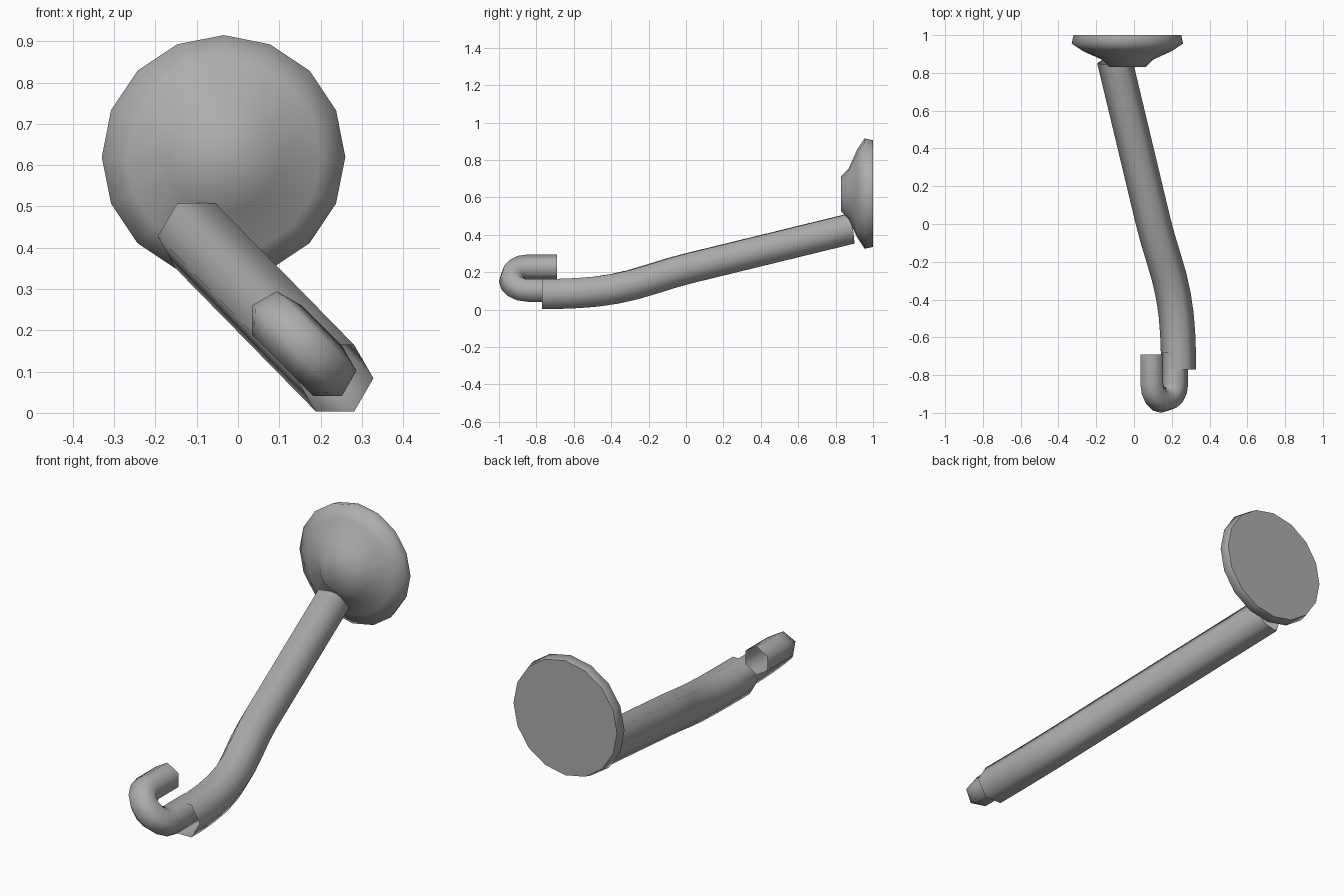
import bpy, bmesh
from math import sin, cos, pi, radians
from mathutils import Vector

cube = bpy.data.objects.get("Cube")
if cube:
    bpy.data.objects.remove(cube)

GREY = (0.42, 0.42, 0.42, 1)
metal = bpy.data.materials.new("grey_metal")
metal.use_nodes = True
metal.diffuse_color = GREY
metal.node_tree.nodes["Principled BSDF"].inputs["Base Color"].default_value = GREY


def finish(name, bm, angle):
    mesh = bpy.data.meshes.new(name)
    bm.to_mesh(mesh)
    bm.free()
    mesh.materials.append(metal)
    obj = bpy.data.objects.new(name, mesh)
    bpy.context.collection.objects.link(obj)
    bpy.ops.object.select_all(action='DESELECT')
    obj.select_set(True)
    bpy.context.view_layer.objects.active = obj
    bpy.ops.object.shade_smooth_by_angle(angle=radians(angle))
    return obj


def bridge(bm, rings):
    for a, b in zip(rings, rings[1:]):
        n = len(a)
        for i in range(n):
            j = (i + 1) % n
            bm.faces.new((a[i], a[j], b[j], b[i]))


def tube(name, path, radius, sides=6):
    """Open-ended tube whose section is carried along the path without twist."""
    bm = bmesh.new()
    spokes = [Vector((cos(2 * pi * i / sides), 0, sin(2 * pi * i / sides))) * radius
              for i in range(sides)]
    tangent = Vector((0, 1, 0)) if path[-1].y > path[0].y else Vector((0, -1, 0))
    rings = []
    for k, p in enumerate(path):
        new = (path[min(k + 1, len(path) - 1)] - path[max(k - 1, 0)]).normalized()
        turn = tangent.rotation_difference(new)
        spokes = [turn @ s for s in spokes]
        tangent = new
        rings.append([bm.verts.new(p + s) for s in spokes])
    bridge(bm, rings)
    bmesh.ops.recalc_face_normals(bm, faces=bm.faces)
    return finish(name, bm, 75)


# Wall plate: a turned disc with a flat back and domed front
bm = bmesh.new()
rings = []
for y, r in ((0.83, 0.095), (0.87, 0.135), (0.915, 0.235), (0.955, 0.295), (1.0, 0.285)):
    rings.append([bm.verts.new((-0.035 + r * cos(i * pi / 8), y, 0.62 + r * sin(i * pi / 8)))
                  for i in range(16)])
bridge(bm, rings)
bm.faces.new(rings[0])
bm.faces.new(rings[-1])
bmesh.ops.recalc_face_normals(bm, faces=bm.faces)
finish("wall_plate", bm, 70)

# Arm: leaves the hook level, then climbs diagonally to the plate
arm_profile = ((-0.77, 0.084), (-0.68, 0.084), (-0.58, 0.088), (-0.48, 0.096), (-0.38, 0.111),
               (-0.28, 0.134), (-0.18, 0.164), (-0.08, 0.195), (0.02, 0.222), (0.872, 0.43))
arm_path = [Vector((0.235 - 0.98 * (z - 0.084), y, z)) for y, z in arm_profile]
tube("arm", arm_path, 0.093)

# Hook: half-circle return bend lying in the same diagonal plane
low, high = Vector((0.217, 0, 0.102)), Vector((0.094, 0, 0.225))
middle, half = (low + high) / 2, (high - low) / 2
forward = Vector((0, -1, 0))
hook_path = [low + forward * 0.68]
for i in range(9):
    a = pi * i / 8
    hook_path.append(middle + forward * (0.845 + half.length * sin(a)) - half * cos(a))
hook_path.append(high + forward * 0.69)


def hook_tube():
    # The tangent starts forward, so the path heads from the arm towards the front
    bm = bmesh.new()
    spokes = [Vector((cos(pi * i / 3), 0, sin(pi * i / 3))) * 0.07 for i in range(6)]
    rings = []
    last = len(hook_path) - 1
    axis = half.normalized()
    for k, p in enumerate(hook_path):
        a = pi * min(max(k - 1, 0), 8) / 8
        # Turn each spoke within the bend plane, keeping its sideways part
        ring = []
        for s in spokes:
            d = s.dot(axis)
            side = s - axis * d
            ring.append(bm.verts.new(p + side + axis * d * cos(a) - forward * d * sin(a)))
        rings.append(ring)
    bridge(bm, rings)
    bmesh.ops.recalc_face_normals(bm, faces=bm.faces)
    return finish("hook", bm, 75)


hook_tube()
